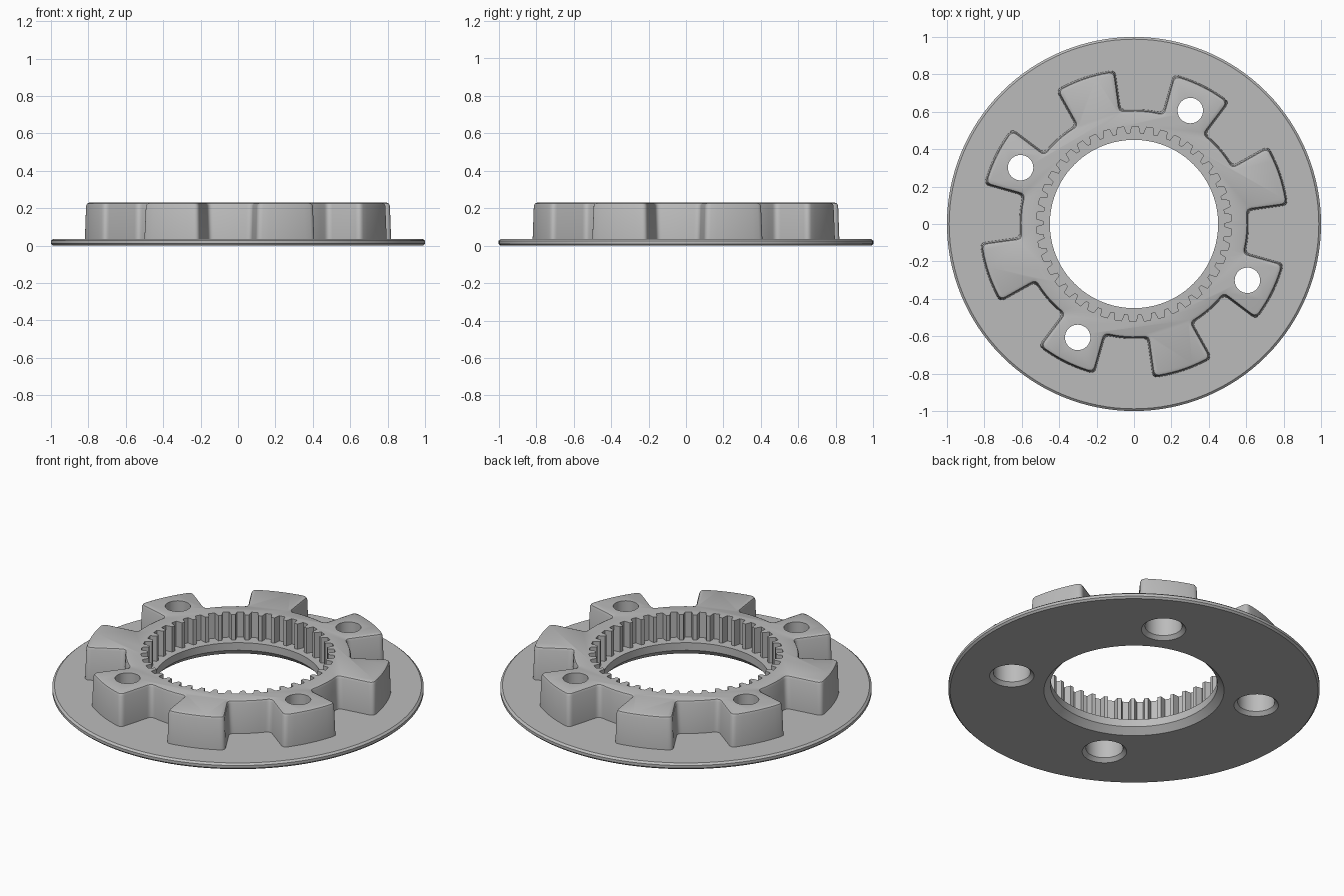
import bpy, bmesh
from math import sin, cos, pi, radians

if "Cube" in bpy.data.objects:
    bpy.data.objects.remove(bpy.data.objects["Cube"])

steel = bpy.data.materials.new("plain_grey")
steel.use_nodes = True
steel.diffuse_color = (0.5, 0.5, 0.5, 1)
steel.node_tree.nodes["Principled BSDF"].inputs["Base Color"].default_value = (0.5, 0.5, 0.5, 1)

LOBES, PHASE, TEETH = 8, radians(63.6), 42


def loft(name, rings):
    """Closed solid through stacked (outline, z) rings with equal point counts."""
    bm = bmesh.new()
    loops = [[bm.verts.new((x, y, z)) for x, y in pts] for pts, z in rings]
    n = len(loops[0])
    for low, high in zip(loops, loops[1:]):
        for i in range(n):
            j = (i + 1) % n
            bm.faces.new((low[i], low[j], high[j], high[i]))
    bm.faces.new(loops[0][::-1])
    bm.faces.new(loops[-1])
    mesh = bpy.data.meshes.new(name)
    bm.to_mesh(mesh)
    bm.free()
    mesh.materials.append(steel)
    obj = bpy.data.objects.new(name, mesh)
    bpy.context.collection.objects.link(obj)
    return obj


def polar(r, a):
    return (r * cos(a), r * sin(a))


def circle(r, n, centre=(0, 0)):
    return [(centre[0] + r * cos(2 * pi * i / n), centre[1] + r * sin(2 * pi * i / n))
            for i in range(n)]


def rounded(before, corner, after, steps=5):
    """Quadratic curve that softens one corner."""
    pts = []
    for i in range(steps + 1):
        t = i / steps
        pts.append(tuple((1 - t) ** 2 * a + 2 * t * (1 - t) * b + t * t * c
                         for a, b, c in zip(before, corner, after)))
    return pts


def lobed_outline(inset):
    """Eight lobes with rounded tips and roots, shrunk by inset."""
    tip, root, soft = 0.825 - inset, 0.61 - inset, 0.03
    pts = []
    for k in range(LOBES):
        mid = PHASE + k * 2 * pi / LOBES
        half_root = radians(11.6) - inset / root
        half_tip = radians(11.4) - inset / tip
        for side in (-1, 1):
            a, b = mid + side * half_root, mid + side * half_tip
            foot = rounded(polar(root, a + side * soft / root), polar(root, a), polar(root + soft, a))
            head = rounded(polar(tip - soft, b), polar(tip, b), polar(tip, b - side * soft / tip))
            if side < 0:
                pts += foot + head
                span = half_tip - soft / tip
                pts += [polar(tip, mid + span * t / 4) for t in range(-3, 4)]
            else:
                pts += head[::-1] + foot[::-1]
                start = a + soft / root
                end = mid + 2 * pi / LOBES - half_root - soft / root
                pts += [polar(root, start + (end - start) * t / 6) for t in range(1, 6)]
    return pts


def tooth_outline(tip, root):
    """Internal spline outline."""
    pts = []
    pitch = 2 * pi / TEETH
    for k in range(TEETH):
        for r, f in ((tip, -0.36), (root, -0.22), (root, 0.22), (tip, 0.36)):
            pts.append(polar(r, PHASE + (k + f) * pitch))
    return pts


def boolean(target, tool, operation):
    mod = target.modifiers.new(operation.lower(), 'BOOLEAN')
    mod.operation = operation
    mod.solver = 'EXACT'
    mod.object = tool
    bpy.context.view_layer.objects.active = target
    bpy.ops.object.modifier_apply(modifier=mod.name)
    bpy.data.objects.remove(tool)


# Flange disc with chamfered rim
ring = loft("lobed_flange_ring", [
    (circle(0.99, 128), 0), (circle(1, 128), 0.01),
    (circle(1, 128), 0.026), (circle(0.988, 128), 0.036)])

# Lobed hub with slight draft and softened top edge
hub = loft("lobed_hub", [
    (lobed_outline(-0.004), 0.02), (lobed_outline(0.002), 0.213),
    (lobed_outline(0.007), 0.225), (lobed_outline(0.018), 0.23)])
boolean(ring, hub, 'UNION')

# Centre bore with chamfered underside
bore = loft("bore_cutter", [
    (circle(0.495, 96), -0.01), (circle(0.45, 96), 0.035), (circle(0.45, 96), 0.3)])
boolean(ring, bore, 'DIFFERENCE')

# Internal teeth above the ledge
teeth = loft("tooth_cutter", [
    (tooth_outline(0.485, 0.522), 0.08), (tooth_outline(0.485, 0.522), 0.3)])
boolean(ring, teeth, 'DIFFERENCE')

# Four bolt holes with chamfered recesses underneath
for k in range(4):
    centre = polar(0.677, PHASE + k * pi / 2)
    hole = loft("hole_cutter", [
        (circle(0.13, 40, centre), -0.01), (circle(0.1, 40, centre), 0.02),
        (circle(0.1, 40, centre), 0.14), (circle(0.068, 40, centre), 0.1401),
        (circle(0.068, 40, centre), 0.3)])
    boolean(ring, hole, 'DIFFERENCE')

# Smooth curved walls, keep edges crisp
bpy.ops.object.select_all(action='DESELECT')
ring.select_set(True)
bpy.context.view_layer.objects.active = ring
bpy.ops.object.shade_smooth_by_angle(angle=radians(28))
